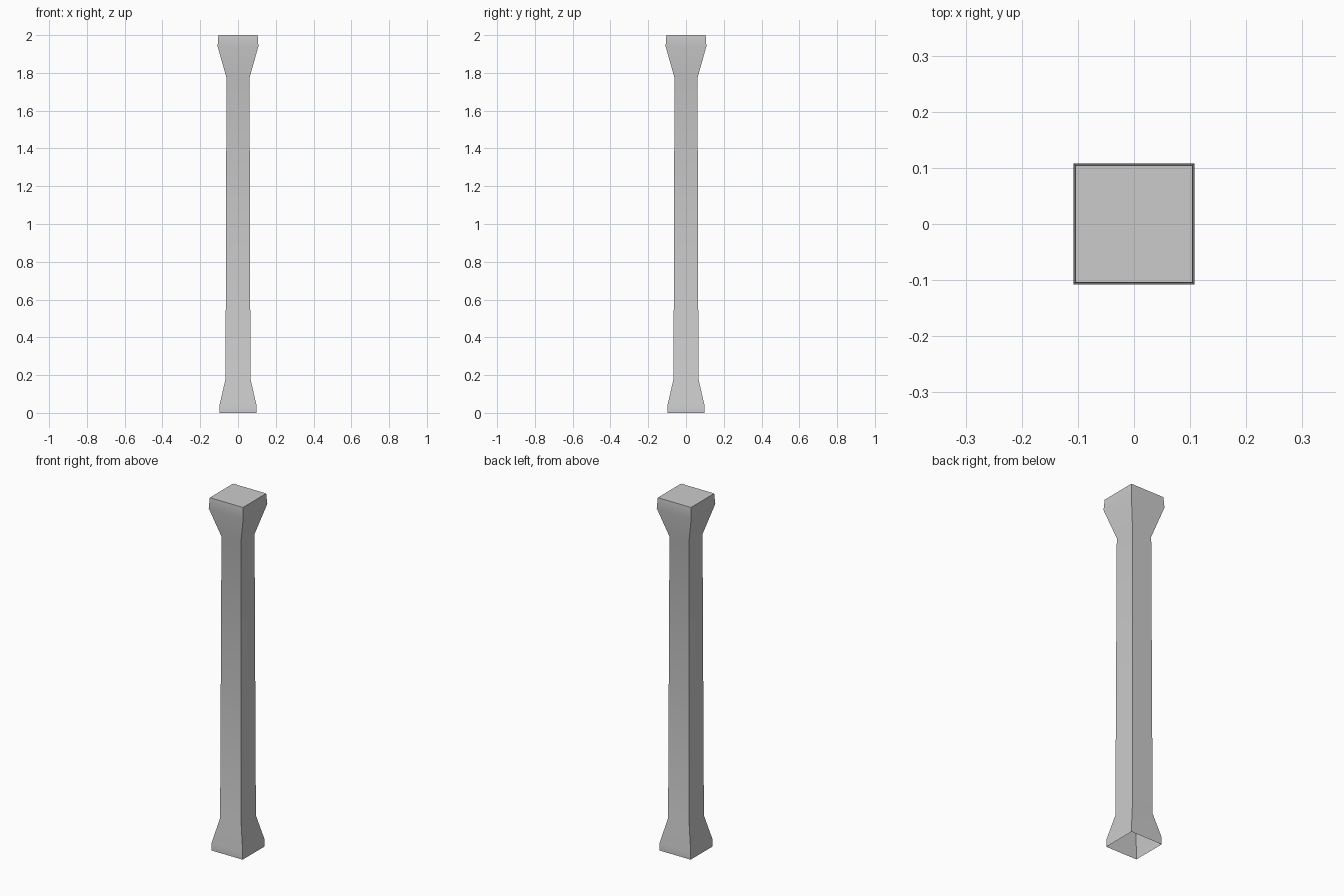
import bpy
import bmesh
import math

if "Cube" in bpy.data.objects:
    bpy.data.objects.remove(bpy.data.objects["Cube"])

# Square column profile: (half width, height), base to top
PROFILE = [(0.098, 0.0), (0.098, 0.04), (0.066, 0.18),
           (0.061, 1.775), (0.108, 1.94), (0.104, 2.0)]

bm = bmesh.new()
rings = [[bm.verts.new((sx * h, sy * h, z))
          for sx, sy in ((-1, -1), (1, -1), (1, 1), (-1, 1))]
         for h, z in PROFILE]

# Flared base, tapered shaft and flared capital
for low, high in zip(rings, rings[1:]):
    for i in range(4):
        j = (i + 1) % 4
        bm.faces.new((low[i], low[j], high[j], high[i]))

# Top cap (the underside is left open)
bm.faces.new(rings[-1])

mesh = bpy.data.meshes.new("square_column")
bm.to_mesh(mesh)
bm.free()
column = bpy.data.objects.new("square_column", mesh)
bpy.context.collection.objects.link(column)

# Smooth along each side, keep the corners sharp
bpy.context.view_layer.objects.active = column
column.select_set(True)
bpy.ops.object.shade_smooth_by_angle(angle=math.radians(30))
